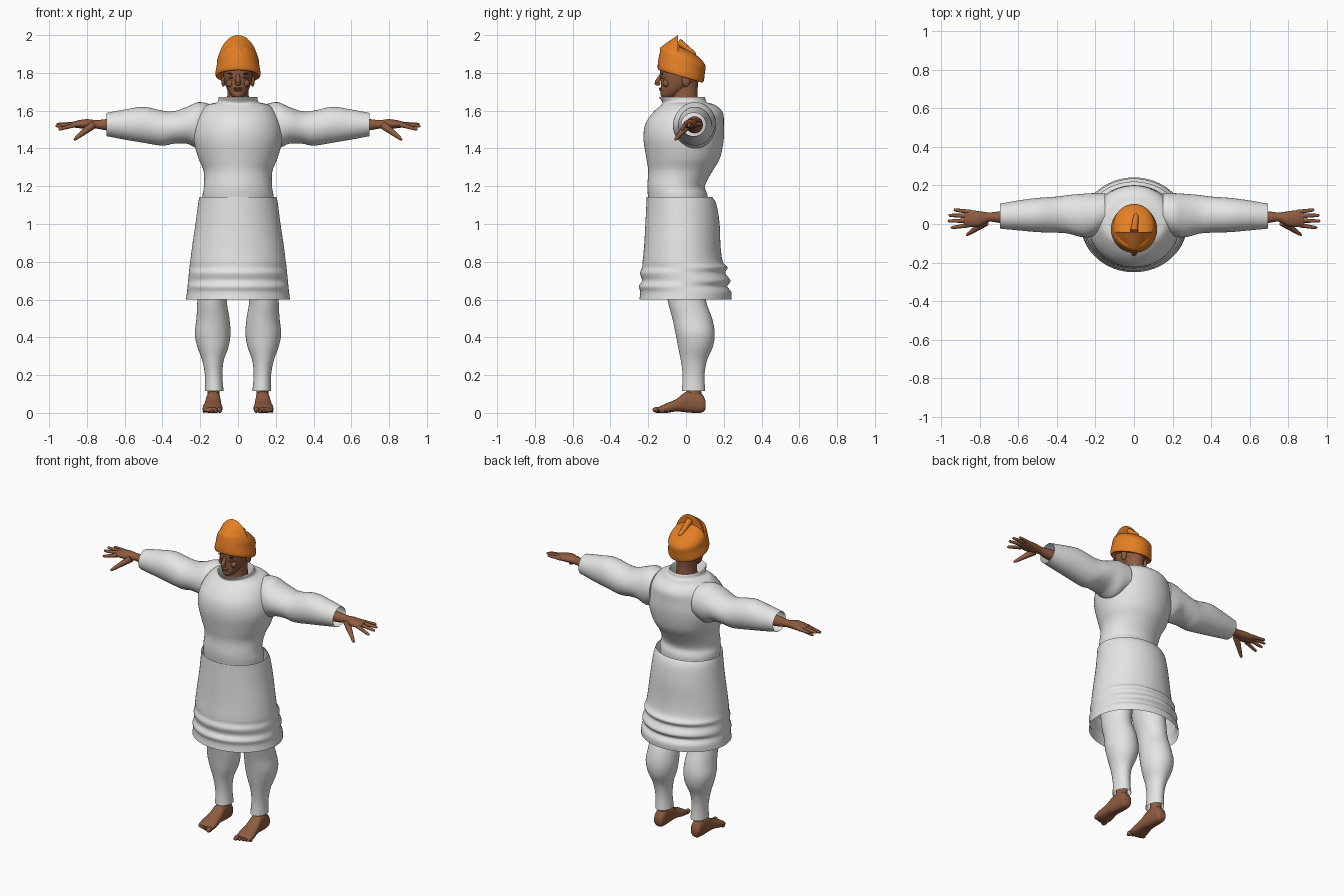
import bpy, bmesh, math
from mathutils import Vector, Matrix

cube = bpy.data.objects.get("Cube")
if cube:
    bpy.data.objects.remove(cube, do_unlink=True)


def material(name, rgb):
    mat = bpy.data.materials.new(name)
    mat.use_nodes = True
    mat.diffuse_color = (*rgb, 1)
    mat.node_tree.nodes["Principled BSDF"].inputs["Base Color"].default_value = (*rgb, 1)
    return mat


WHITE = material("white cloth", (.78, .78, .76))
SKIN = material("brown skin", (.27, .105, .05))
ORANGE = material("orange cloth", (.78, .21, .018))
DARK = material("dark hair", (.03, .015, .01))


def finish(name, bm, mat, angle=50):
    bmesh.ops.recalc_face_normals(bm, faces=bm.faces)
    mesh = bpy.data.meshes.new(name)
    bm.to_mesh(mesh)
    bm.free()
    mesh.materials.append(mat)
    obj = bpy.data.objects.new(name, mesh)
    bpy.context.collection.objects.link(obj)
    bpy.ops.object.select_all(action='DESELECT')
    obj.select_set(True)
    bpy.context.view_layer.objects.active = obj
    bpy.ops.object.shade_smooth_by_angle(angle=math.radians(angle))
    return obj


def pair(name, make, mat):
    """Build a part on the left side and its mirror image on the right."""
    for side, word in ((1, "left"), (-1, "right")):
        bm = make()
        for v in bm.verts:
            v.co.x *= side
        finish(word + "_" + name, bm, mat)


def smooth_rings(rings, steps):
    """Catmull-Rom interpolation between the given cross-sections."""
    out = []
    for i in range(len(rings) - 1):
        p, q = rings[max(i - 1, 0)], rings[i]
        r, s = rings[i + 1], rings[min(i + 2, len(rings) - 1)]
        for k in range(steps):
            t = k / steps
            out.append([b + t * ((c - a) + t * ((a + a - 5 * b + 4 * c - d)
                        + t * (3 * (b - c) + d - a))) / 2
                        for a, b, c, d in zip(p, q, r, s)])
    return out + [rings[-1]]


def loft(axis, rings, caps=(True, True), segs=40, steps=4, power=1.0):
    """Rings are (position along axis, low and high of each cross direction)."""
    bm = bmesh.new()
    loops = []
    for pos, a0, a1, b0, b1 in smooth_rings(rings, steps):
        loop = []
        for k in range(segs):
            ang = math.tau * k / segs
            c, s = math.cos(ang), math.sin(ang)
            c = math.copysign(abs(c) ** power, c)
            s = math.copysign(abs(s) ** power, s)
            co = [(a0 + a1) / 2 + c * (a1 - a0) / 2, (b0 + b1) / 2 + s * (b1 - b0) / 2]
            co.insert("xyz".index(axis), pos)
            loop.append(bm.verts.new(co))
        loops.append(loop)
    for low, high in zip(loops, loops[1:]):
        for k in range(segs):
            n = (k + 1) % segs
            bm.faces.new((low[k], low[n], high[n], high[k]))
    for cap, loop in zip(caps, (loops[0], loops[-1])):
        if cap:
            bm.faces.new(loop)
    return bm


def mid(rings):
    """Expand (z, half width, back and front) to a section centred on x."""
    return [(z, -w, w, y0, y1) for z, w, y0, y1 in rings]


def ball(centre, radii, tilt=0.0, axis='Y'):
    bm = bmesh.new()
    bmesh.ops.create_uvsphere(bm, u_segments=16, v_segments=10, radius=1)
    turn = Matrix.Rotation(tilt, 4, axis)
    for v in bm.verts:
        v.co = Vector(centre) + turn @ Vector([c * r for c, r in zip(v.co, radii)])
    return bm


def finger(start, end, r0, r1):
    """Tapered, rounded tube between two points."""
    start, end = Vector(start), Vector(end)
    span = end - start
    bm = loft('z', [(span.length * t, -r, r, -r, r) for t, r in
                    ((0, r0), (.45, (r0 + r1) / 2), (.9, r1), (1, r1 * .4))], segs=10)
    turn = span.to_track_quat('Z', 'Y')
    for v in bm.verts:
        v.co = start + turn @ v.co
    return bm


# Upper garment with a standing collar
finish("tunic", loft('z', mid([
    (1.0, .17, -.18, .1), (1.14, .187, -.2, .115), (1.2, .18, -.205, .1),
    (1.28, .182, -.2, .14), (1.35, .21, -.21, .18), (1.45, .235, -.225, .2),
    (1.53, .225, -.215, .2), (1.59, .2, -.175, .195), (1.63, .165, -.13, .155),
    (1.645, .11, -.125, .11), (1.67, .103, -.142, .1), (1.665, .095, -.13, .092),
    (1.6, .085, -.1, .08)]), segs=64), WHITE)

# Wide wrap skirt with soft ridges near the hem, open below
finish("skirt", loft('z', mid([
    (1.142, .205, -.208, .14), (1.1, .212, -.21, .162), (1.0, .225, -.215, .178),
    (.88, .243, -.222, .183), (.8, .253, -.23, .195), (.77, .257, -.232, .22),
    (.74, .26, -.243, .208), (.7, .264, -.233, .236), (.67, .267, -.25, .218),
    (.64, .27, -.242, .24), (.6, .275, -.247, .24)]), (False, False), 64), WHITE)

# Trouser legs
LEG = [(.95, .0, .19, -.13, .1), (.75, .03, .21, -.12, .1), (.6, .058, .215, -.098, .105),
       (.5, .045, .22, -.072, .138), (.42, .04, .229, -.055, .152), (.35, .05, .215, -.042, .142),
       (.28, .075, .19, -.028, .112), (.2, .083, .175, -.018, .098), (.115, .076, .175, -.022, .102)]
pair("trouser_leg", lambda: loft('z', LEG, (True, False)), WHITE)

# Puffy sleeves, open at the cuff
SLEEVE = [(.15, -.04, .16, 1.43, 1.635), (.21, -.065, .16, 1.4, 1.645), (.27, -.068, .156, 1.425, 1.62),
          (.34, -.05, .15, 1.425, 1.597), (.4, -.045, .142, 1.415, 1.6), (.5, -.042, .135, 1.43, 1.62),
          (.6, -.033, .122, 1.447, 1.606), (.695, -.024, .105, 1.465, 1.588)]
pair("sleeve", lambda: loft('x', SLEEVE, (True, False)), WHITE)

# Forearm and palm
HAND = [(.55, .0, .09, 1.48, 1.57), (.69, .005, .067, 1.495, 1.556), (.75, .012, .06, 1.505, 1.55),
        (.8, -.012, .066, 1.505, 1.555), (.85, -.015, .072, 1.508, 1.548), (.88, -.005, .068, 1.515, 1.54)]
pair("hand", lambda: loft('x', HAND, segs=20), SKIN)

# Fingers and thumb
FINGERS = {
    "index_finger": ((.86, -.006, 1.525), (.95, -.02, 1.5)),
    "middle_finger": ((.86, .018, 1.53), (.966, .015, 1.518)),
    "ring_finger": ((.86, .042, 1.53), (.962, .045, 1.528)),
    "little_finger": ((.85, .062, 1.528), (.935, .074, 1.53))}
for label, (a, b) in FINGERS.items():
    pair(label, lambda: finger(a, b, .0125, .008), SKIN)
pair("thumb", lambda: finger((.77, .01, 1.523), (.868, -.058, 1.445), .022, .009), SKIN)

# Bare feet with ankles
FOOT = [(.104, .11, .155, .02, .06), (.088, .098, .163, .003, .095), (.05, .094, .167, 0, .115),
        (0, .092, .17, .003, .112), (-.05, .088, .178, .008, .074), (-.1, .082, .187, 0, .052),
        (-.135, .085, .186, 0, .036), (-.148, .095, .178, .006, .028)]
pair("foot", lambda: loft('y', FOOT, segs=24, power=.8), SKIN)
pair("ankle", lambda: loft('z', [(.06, .094, .165, .0, .09), (.12, .098, .16, .005, .08),
                                 (.25, .1, .16, .0, .08)]), SKIN)
for i in range(5):
    r = .017 if i == 0 else .012 - i * .0005
    pair("toe_" + str(i + 1), lambda: ball(
        (.097 + i * .0205, -.152 + i * .007, r * .95), (r * .8, r * 1.5, r * .95)), SKIN)

# Neck and head
finish("neck", loft('z', mid([(1.58, .065, -.075, .065), (1.66, .058, -.075, .06),
                              (1.72, .056, -.08, .062), (1.8, .06, -.07, .07)])), SKIN)
finish("head", loft('z', mid([
    (1.668, .02, -.125, -.06), (1.682, .038, -.134, -.03), (1.715, .058, -.134, .02),
    (1.75, .071, -.133, .058), (1.785, .077, -.138, .075), (1.83, .08, -.135, .08),
    (1.87, .06, -.1, .06)])), SKIN)
finish("nose_bridge", finger((0, -.13, 1.79), (0, -.158, 1.745), .01, .012), SKIN)
finish("nose_tip", ball((0, -.15, 1.743), (.015, .016, .01)), SKIN)
finish("upper_lip", ball((0, -.133, 1.718), (.025, .01, .006)), SKIN)
finish("lower_lip", ball((0, -.131, 1.708), (.021, .01, .006)), SKIN)
pair("cheek", lambda: ball((.038, -.104, 1.745), (.024, .018, .022)), SKIN)
pair("ear", lambda: ball((.077, .0, 1.762), (.012, .022, .035)), SKIN)
pair("eyelid", lambda: ball((.032, -.118, 1.776), (.017, .012, .008)), SKIN)
pair("eye", lambda: ball((.032, -.126, 1.775), (.011, .0048, .003)), DARK)
pair("eyebrow", lambda: ball((.034, -.126, 1.795), (.022, .0049, .0035), -.12), DARK)

# Tilted turban: wrapped band and crown
turban = loft('z', mid([
    (1.78, .1, -.13, .075), (1.773, .115, -.145, .088), (1.79, .12, -.15, .095),
    (1.83, .113, -.146, .1), (1.87, .108, -.138, .102), (1.9, .09, -.128, .072),
    (1.92, .055, -.1, .03), (1.927, .015, -.05, -.02)]))
for v in turban.verts:
    v.co.z -= .29 * v.co.y
finish("turban", turban, ORANGE)

# Raised front fold of the turban, ending in a peak
fold = loft('y', [(y, -w, w, 1.64, top) for y, w, top in (
    (-.138, .035, 1.932), (-.125, .065, 1.943), (-.1, .09, 1.961),
    (-.07, .105, 1.981), (-.042, .112, 2.0))])
for v in fold.verts:
    v.co.z = max(v.co.z, 1.83)
finish("turban_front_fold", fold, ORANGE)
finish("turban_tuck", finger((0, -.04, 1.965), (.012, .05, 1.893), .02, .013), ORANGE)
